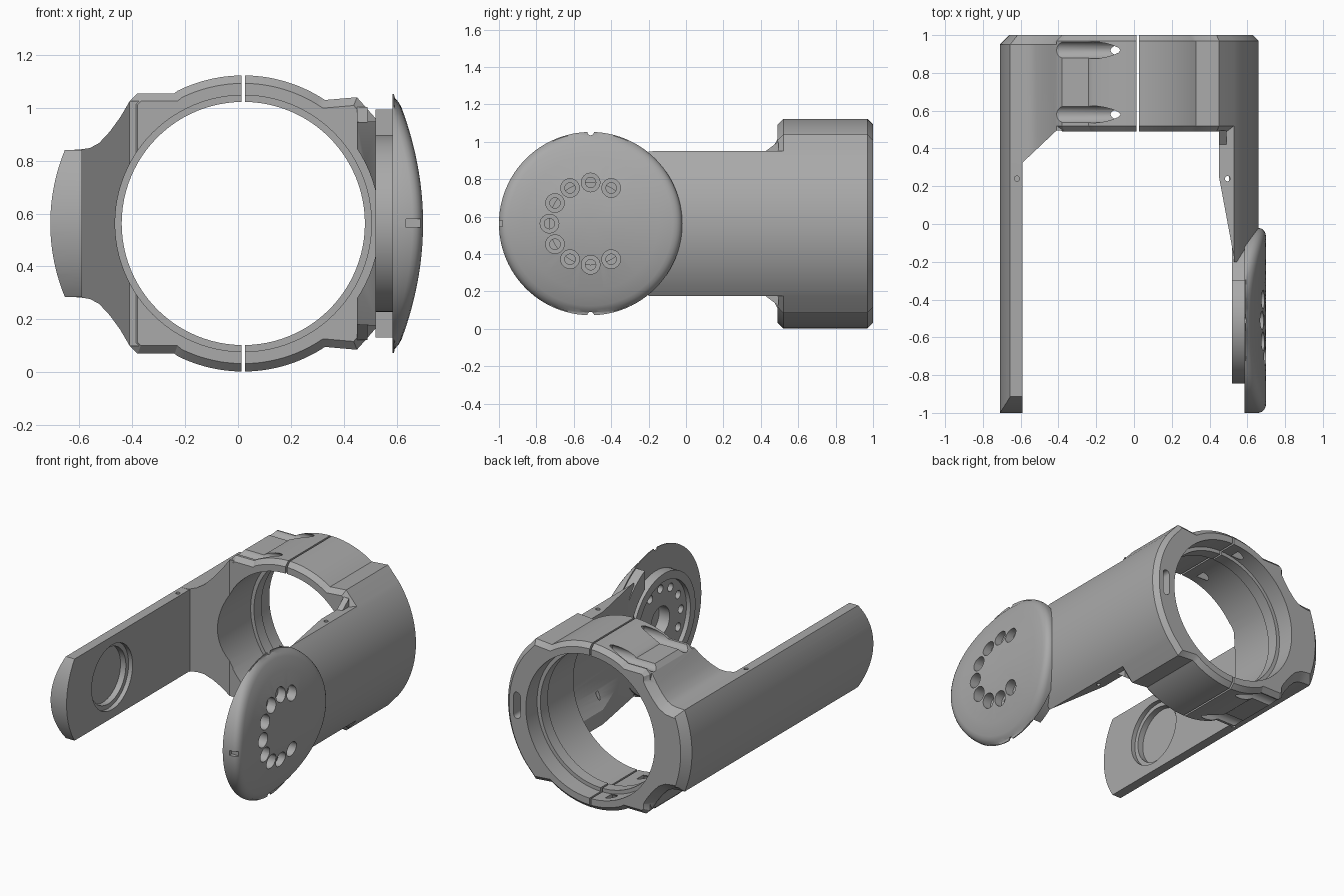
import bpy, bmesh
from math import sin, cos, pi, radians, sqrt, asin

cube = bpy.data.objects.get("Cube")
if cube:
    bpy.data.objects.remove(cube)

CX, CZ = 0.02, 0.5625      # bore axis
PY = -0.51                 # pivot axis

grey = bpy.data.materials.new("machined grey")
grey.use_nodes = True
grey.diffuse_color = (0.4, 0.4, 0.4, 1)
for node in grey.node_tree.nodes:
    if node.type == 'BSDF_PRINCIPLED':
        node.inputs["Base Color"].default_value = (0.4, 0.4, 0.4, 1)


def make(name, bm):
    bmesh.ops.recalc_face_normals(bm, faces=bm.faces)
    me = bpy.data.meshes.new(name)
    bm.to_mesh(me)
    bm.free()
    ob = bpy.data.objects.new(name, me)
    bpy.context.collection.objects.link(ob)
    return ob


def prism(name, pts, axis, a, b, front=0, rear=0):
    """Extrude a 2D outline along an axis, with optional chamfered ends."""
    place = {'x': lambda p, t: (t, p[0], p[1]),
             'y': lambda p, t: (p[0], t, p[1]),
             'z': lambda p, t: (p[0], p[1], t)}[axis]
    bm = bmesh.new()
    lo = [bm.verts.new(place(p, a)) for p in pts]
    hi = [bm.verts.new(place(p, b)) for p in pts]
    bm.faces.new(lo)
    bm.faces.new(hi)
    for i in range(len(pts)):
        j = (i + 1) % len(pts)
        bm.faces.new((lo[i], lo[j], hi[j], hi[i]))
    bmesh.ops.recalc_face_normals(bm, faces=bm.faces)
    for ring, size in ((set(lo), front), (set(hi), rear)):
        if size:
            edges = [e for e in bm.edges if e.verts[0] in ring and e.verts[1] in ring]
            bmesh.ops.bevel(bm, geom=edges, offset=size, segments=1,
                            profile=0.5, affect='EDGES')
    return make(name, bm)


def arc(c, r, a, b, n):
    return [(c[0] + r * cos(a + (b - a) * i / n), c[1] + r * sin(a + (b - a) * i / n))
            for i in range(n + 1)]


def rod(c, r, axis, a, b, n=32):
    return prism("cutter", arc(c, r, 0, 2 * pi, n)[:-1], axis, a, b)


def box(x0, x1, y0, y1, z0, z1):
    return prism("cutter", [(x0, y0), (x1, y0), (x1, y1), (x0, y1)], 'z', z0, z1)


def flip(pts):
    """Complete an outline by mirroring it across the bore height."""
    return pts + [(x, 2 * CZ - z) for x, z in reversed(pts)]


def boolean(ob, other, op='DIFFERENCE'):
    mod = ob.modifiers.new("boolean", 'BOOLEAN')
    mod.operation, mod.object, mod.solver = op, other, 'EXACT'
    dg = bpy.context.evaluated_depsgraph_get()
    me = bpy.data.meshes.new_from_object(ob.evaluated_get(dg))
    ob.modifiers.clear()
    ob.data = me
    bpy.data.objects.remove(other)


bore = (CX, CZ)
pivot = (PY, CZ)

# Clamp ring with raised crown and corner flats
a = asin(0.387 / 0.64)
crown = arc(bore, 0.56, radians(56.5), radians(116.5), 28)
top = arc(bore, 0.64, 0.02, a, 14) + [(0.45, 1.04)] + crown
top += [(-0.24, 1.055), (-0.38, 1.055), (-0.41, 1.025)]
clamp_ring = prism("clamp_ring", flip(top), 'y', 0.49, 1.0, 0.03, 0.03)

# Flared bracket joining the ring to the left-hand arm
b = asin(0.2775 / 0.73)
flare = [(-0.30, 1.03), (-0.41, 1.025), (-0.445, 0.965), (-0.485, 0.91),
         (-0.525, 0.867), (-0.56, 0.848), (-0.60, 0.842)]
outer = arc(bore, 0.73, pi - b, pi - 0.02, 12)
bracket = prism("bracket", flip(flare + outer), 'y', 0.32, 1.0, 0, 0.05)
boolean(bracket, prism("cutter", [(-0.59, 0.1), (-0.59, 0.325), (-0.41, 0.495),
                                  (-0.2, 0.495), (-0.2, 0.1)], 'z', -0.2, 1.4))
boolean(clamp_ring, bracket, 'UNION')

# Stepped bore with an inner lip
boolean(clamp_ring, rod(bore, 0.46, 'y', 0.1, 1.2, 96))
boolean(clamp_ring, rod(bore, 0.485, 'y', 0.1, 0.80, 96))
boolean(clamp_ring, rod(bore, 0.485, 'y', 0.88, 1.2, 96))

# Split line, screw channels and cable slot
boolean(clamp_ring, box(0.014, 0.026, 0.4, 1.1, -0.2, 1.4))
for y in (0.58, 0.92):
    for z in (1.07, 2 * CZ - 1.07):
        boolean(clamp_ring, rod((y, z), 0.045, 'x', -0.43, -0.06, 20))
slot = (arc((0.572, CZ + 0.065), 0.025, 0, pi, 8)
        + arc((0.572, CZ - 0.065), 0.025, pi, 2 * pi, 8))
boolean(clamp_ring, prism("cutter", slot, 'y', 0.8, 1.1))

# Long thin arm with a rounded tip and stepped round recess
left_outline = [(-0.59, 0.84)] + arc(bore, 0.73, pi - b, pi - 0.02, 12)
idler_arm = prism("idler_arm", flip(left_outline), 'y', -1.1, 0.33)
tip = [(0.5, 0.0), (0.5, 1.13)] + arc(pivot, 0.49, pi / 2, 3 * pi / 2, 48)
boolean(idler_arm, prism("cutter", tip, 'x', -0.9, -0.4), 'INTERSECT')
boolean(idler_arm, rod(pivot, 0.22, 'x', -0.62, -0.5, 48))
boolean(idler_arm, rod(pivot, 0.19, 'x', -0.66, -0.5, 48))

# Broad arm with a tapered inner face
drive_arm = prism("drive_arm", flip([(0.45, 0.945)] + arc(bore, 0.64, a, 0.02, 14)),
                  'y', -0.2, 0.53)
boolean(drive_arm, prism("cutter", [(0.2, 0.25), (0.45, 0.25), (0.53, -0.18),
                                    (0.53, -0.5), (0.2, -0.5)], 'z', -0.2, 1.4))
boolean(drive_arm, rod(bore, 0.515, 'y', -0.5, 0.7, 96))

# Pin holes in the arm edges
for arm, x in ((idler_arm, -0.62), (drive_arm, 0.495)):
    for z in (0.86, 2 * CZ - 0.86):
        boolean(arm, rod((x, 0.24), 0.014, 'z', z - 0.12, z + 0.12, 16))

# Small gussets between the broad arm and the ring
gussets = []
for s in (1, -1):
    tri = [(0.42, CZ + s * 0.375), (0.42, CZ + s * 0.383),
           (0.495, CZ + s * 0.44), (0.495, CZ + s * 0.375)]
    gussets.append(prism("gusset", tri, 'x', 0.45, 0.49))

# Pivot disc: domed across its height, with a rounded rim
rim = [(0.12, 0), (0.24, 0), (0.36, 0), (0.44, 0), (0.46, 0.004),
       (0.475, 0.012), (0.485, 0.024), (0.49, 0.04)]
N = 96
bm = bmesh.new()
rings = []
for r, drop in rim:
    pts = arc(pivot, r, 0, 2 * pi, N)[:-1]
    rings.append([bm.verts.new((max(0.591, 0.70 - (z - CZ) ** 2 / 2.36 - drop), y, z))
                  for y, z in pts])
rings.append([bm.verts.new((0.585, v.co.y, v.co.z)) for v in rings[-1]])
mid = bm.verts.new((0.70, PY, CZ))
for i in range(N):
    j = (i + 1) % N
    bm.faces.new((mid, rings[0][i], rings[0][j]))
    for p, q in zip(rings, rings[1:]):
        bm.faces.new((p[i], q[i], q[j], p[j]))
bm.faces.new(rings[-1])
pivot_disc = make("pivot_disc", bm)

# Inner hub with recessed floor, and the block tying disc to arm
hub = rod(pivot, 0.335, 'x', 0.52, 0.59, 64)
boolean(hub, rod(pivot, 0.28, 'x', 0.4, 0.55, 64))
connector = prism("connector", arc(pivot, 0.48, -1.12, 1.12, 40), 'x', 0.52, 0.588)
boolean(connector, rod(pivot, 0.37, 'x', 0.4, 0.7, 64))
hub.name = "hub"

# Screw holes round the pivot, and a blind centre hole
for k in range(9):
    t = radians(60 + 30 * k)
    c = (PY + 0.22 * cos(t), CZ + 0.22 * sin(t))
    boolean(pivot_disc, rod(c, 0.05, 'x', 0.625, 0.8, 24))
    for part in (pivot_disc, hub):
        boolean(part, rod(c, 0.028, 'x', 0.4, 0.8, 16))
for part in (pivot_disc, hub):
    boolean(part, rod(pivot, 0.1, 'x', 0.4, 0.63, 32))

# Index notches in the disc rim
boolean(pivot_disc, box(0.635, 0.69, -1.1, -0.975, CZ - 0.016, CZ + 0.016))
for z in (CZ + 0.49, CZ - 0.49):
    boolean(pivot_disc, rod((PY, z), 0.018, 'x', 0.5, 0.8, 16))

# Material and shading
for part in [clamp_ring, idler_arm, drive_arm, pivot_disc, hub, connector] + gussets:
    part.data.materials.clear()
    part.data.materials.append(grey)
    bpy.ops.object.select_all(action='DESELECT')
    part.select_set(True)
    bpy.context.view_layer.objects.active = part
    bpy.ops.object.shade_smooth_by_angle(angle=radians(28))
